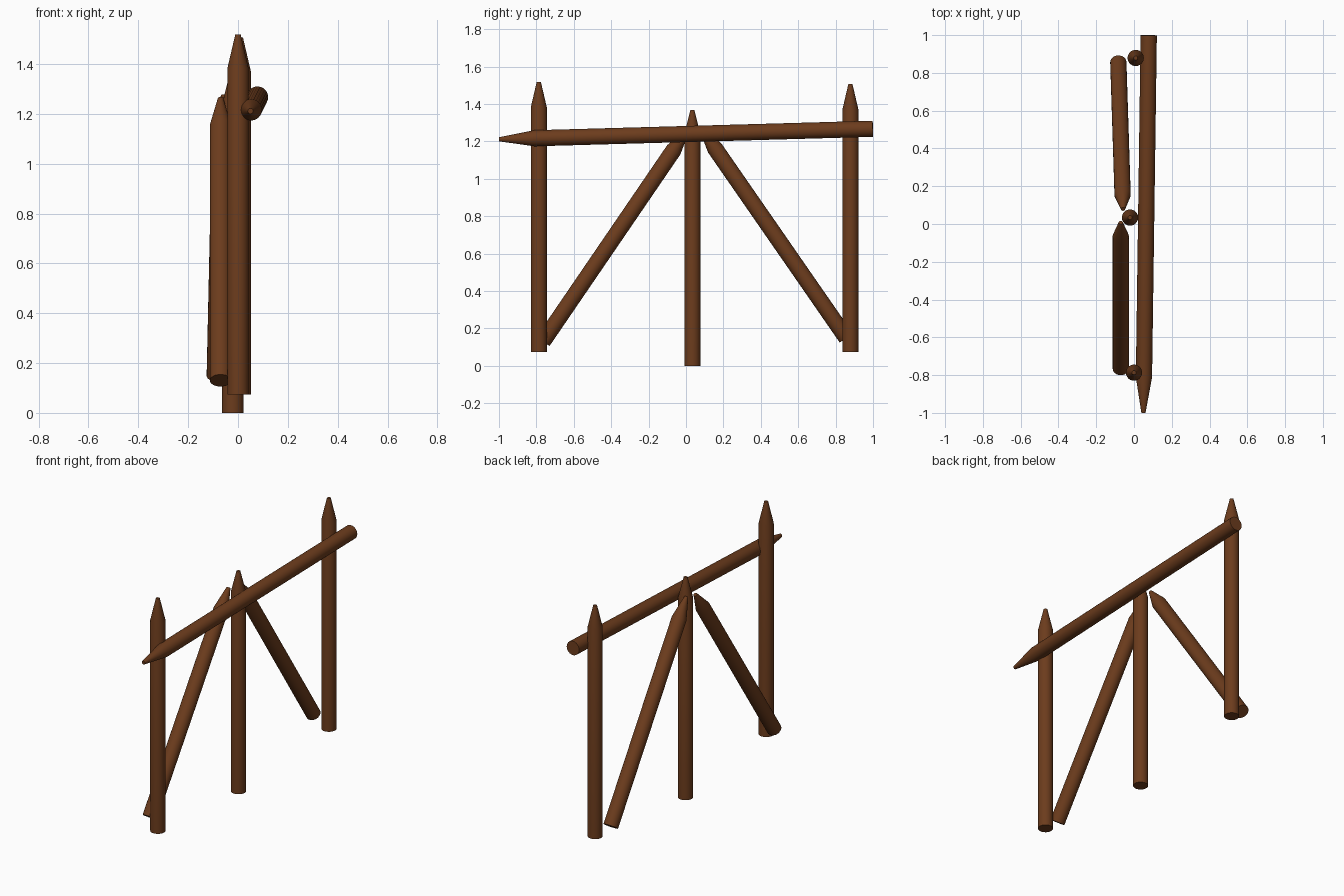
import bpy, bmesh, math
from mathutils import Vector

if "Cube" in bpy.data.objects:
    bpy.data.objects.remove(bpy.data.objects["Cube"])

SIDES = 24
RADIUS = 0.043
TIP_RADIUS = 0.011

wood = bpy.data.materials.new("brown_wood")
wood.diffuse_color = (0.15, 0.045, 0.012, 1)
wood.use_nodes = True
wood.node_tree.nodes["Principled BSDF"].inputs["Base Color"].default_value = wood.diffuse_color


def stake(name, base, tip, point_length):
    """Round log from base to tip, sharpened over the last point_length."""
    base, tip = Vector(base), Vector(tip)
    axis = tip - base
    length = axis.length
    bm = bmesh.new()
    rings = []
    for z, r in ((0, RADIUS), (length - point_length, RADIUS), (length, TIP_RADIUS)):
        rings.append([bm.verts.new((r * math.cos(2 * math.pi * i / SIDES),
                                    r * math.sin(2 * math.pi * i / SIDES), z))
                      for i in range(SIDES)])
    for low, high in zip(rings, rings[1:]):
        for i in range(SIDES):
            j = (i + 1) % SIDES
            bm.faces.new((low[i], low[j], high[j], high[i]))
    bm.faces.new(rings[0][::-1])
    bm.faces.new(rings[-1])
    mesh = bpy.data.meshes.new(name)
    bm.to_mesh(mesh)
    bm.free()
    mesh.materials.append(wood)
    obj = bpy.data.objects.new(name, mesh)
    bpy.context.collection.objects.link(obj)
    obj.location = base
    obj.rotation_euler = axis.to_track_quat('Z', 'Y').to_euler()
    bpy.ops.object.select_all(action='DESELECT')
    obj.select_set(True)
    bpy.context.view_layer.objects.active = obj
    bpy.ops.object.shade_smooth_by_angle(angle=math.radians(18))


# Upright posts
stake("front_post", (0.0, -0.787, 0.073), (0.0, -0.787, 1.518), 0.137)
stake("middle_post", (-0.021, 0.034, 0.0), (-0.021, 0.034, 1.367), 0.13)
stake("back_post", (0.009, 0.879, 0.073), (0.009, 0.879, 1.506), 0.137)

# Horizontal rail, pointed towards the front
stake("top_rail", (0.078, 0.999, 1.267), (0.05, -1.0, 1.211), 0.19)

# Diagonal braces
stake("front_brace", (-0.07, -0.765, 0.13), (-0.07, 0.008, 1.262), 0.13)
stake("back_brace", (-0.083, 0.857, 0.149), (-0.058, 0.079, 1.272), 0.13)
